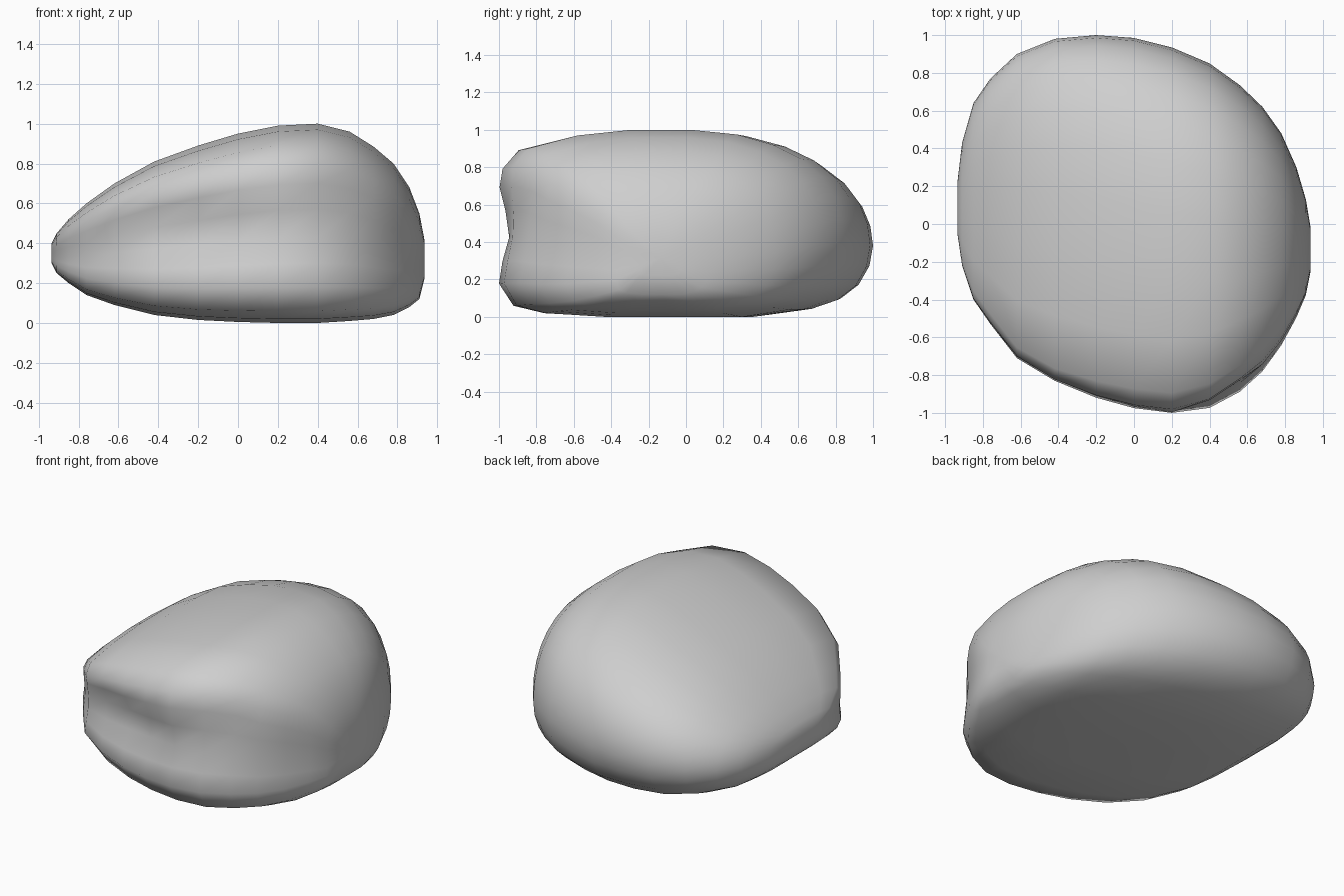
import bpy
import bmesh
import math
from mathutils import Vector

default_cube = bpy.data.objects.get("Cube")
if default_cube:
    bpy.data.objects.remove(default_cube, do_unlink=True)

# Stations along the stone: x, front edge, back edge, underside, crest
STATIONS = [
    (-.935, -.05, .22, .3, .4), (-.91, -.22, .43, .25, .45),
    (-.85, -.4, .64, .2, .52), (-.76, -.53, .77, .14, .6),
    (-.62, -.71, .9, .09, .7), (-.42, -.83, .98, .04, .81),
    (-.2, -.92, 1, .015, .89), (0, -.975, .985, .005, .95),
    (.2, -1, .935, 0, .99), (.4, -.98, .85, 0, 1),
    (.56, -.9, .735, .01, .96), (.68, -.79, .62, .02, .885),
    (.78, -.65, .48, .04, .8), (.86, -.5, .3, .08, .68),
    (.91, -.38, .13, .12, .55), (.935, -.25, -.02, .22, .42),
]

# Cross-section shared by all stations: depth from -1 to 1, height from 0 to 1
SECTION = [
    (-.97, .43), (-.985, .57), (-1, .7), (-.98, .8), (-.89, .9), (-.6, .97),
    (-.25, 1), (.1, 1), (.37, .975), (.58, .92), (.74, .845), (.86, .75),
    (.94, .64), (.985, .52), (1, .4), (.98, .28), (.92, .17), (.82, .09),
    (.68, .04), (.4, 0), (0, 0), (-.4, 0), (-.75, .02), (-.92, .06),
    (-1, .18), (-.985, .3),
]

# Hollows worn into the front: depth, x, reach along x, z, reach along z
HOLLOWS = [(.075, -.22, .45, .48, .13), (.04, .5, .16, .65, .13)]


def bump(value, centre, width):
    """Soft hump that is one at the centre and fades out over the width."""
    return math.exp(-((value - centre) / width) ** 2)


def section_point(station, u, v):
    """Place one cross-section point, with the front and back shaped by position."""
    x, front, back, low, high = station
    z = low + (high - low) * v
    if u < -.5:
        # Worn hollows, a squarer brow on the low end, a leaning face on the high end
        u += sum(d * bump(x, cx, wx) * bump(z, cz, wz) for d, cx, wx, cz, wz in HOLLOWS)
        u -= .05 * bump(x, -.6, .4) * bump(v, .88, .1)
        u += .08 * max(0, min(1, (x - .25) / .3)) * v
    elif u > 0:
        # The back rim rises toward the low end
        z += .4 * max(0, -x) * (1 + x) * u * v * (1 - v)
    middle, half = (front + back) / 2, (back - front) / 2
    return Vector((x, middle + half * u, z))


def bridge(bm, first, second):
    """Join two rings of vertices with quads."""
    for i in range(len(first)):
        j = (i + 1) % len(first)
        bm.faces.new((first[i], first[j], second[j], second[i]))


# Loft the boulder through its cross-sections
bm = bmesh.new()
rings = [[bm.verts.new(section_point(s, u, v)) for u, v in SECTION] for s in STATIONS]
for first, second in zip(rings, rings[1:]):
    bridge(bm, first, second)

# Close both ends with a fan of triangles
for ring in (rings[0], rings[-1]):
    centre = sum((v.co for v in ring), Vector()) / len(ring)
    tip = bm.verts.new(centre)
    for i, vert in enumerate(ring):
        bm.faces.new((vert, ring[(i + 1) % len(ring)], tip))
bmesh.ops.recalc_face_normals(bm, faces=bm.faces[:])
for face in bm.faces:
    face.smooth = True
mesh = bpy.data.meshes.new("boulder")
bm.to_mesh(mesh)
bm.free()
boulder = bpy.data.objects.new("boulder", mesh)
bpy.context.collection.objects.link(boulder)

# Plain stone colour
stone = bpy.data.materials.new("light grey stone")
stone.use_nodes = True
stone.diffuse_color = (.62, .62, .62, 1)
shader = next(n for n in stone.node_tree.nodes if n.type == "BSDF_PRINCIPLED")
shader.inputs["Base Color"].default_value = stone.diffuse_color
mesh.materials.append(stone)
